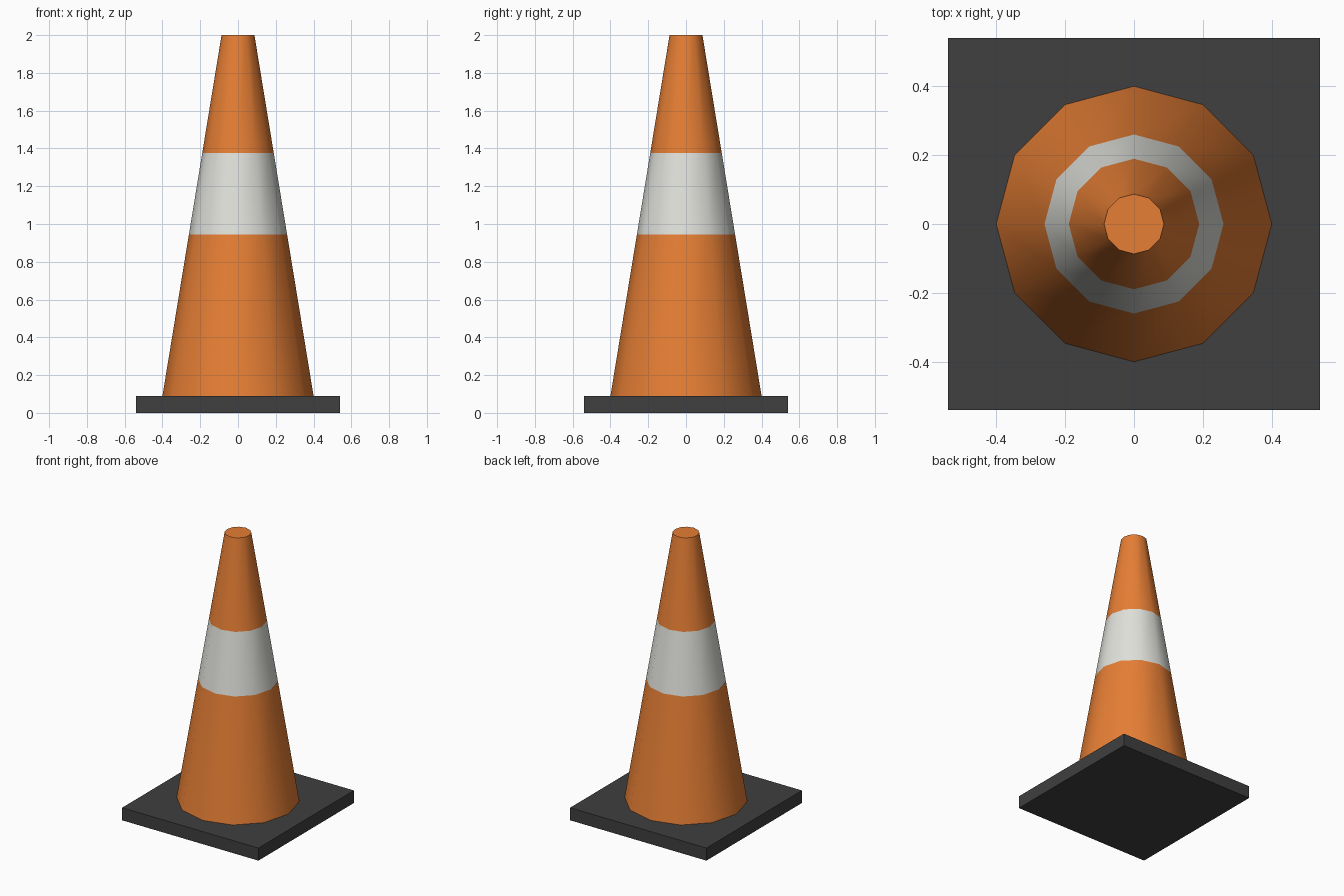
import bpy, bmesh, math

cube = bpy.data.objects.get("Cube")
if cube:
    bpy.data.objects.remove(cube, do_unlink=True)


def material(name, rgb):
    mat = bpy.data.materials.new(name)
    mat.use_nodes = True
    color = (*rgb, 1.0)
    mat.diffuse_color = color
    mat.node_tree.nodes["Principled BSDF"].inputs["Base Color"].default_value = color
    return mat


def add_object(name, bm, materials):
    bmesh.ops.recalc_face_normals(bm, faces=bm.faces)
    mesh = bpy.data.meshes.new(name)
    bm.to_mesh(mesh)
    bm.free()
    for mat in materials:
        mesh.materials.append(mat)
    obj = bpy.data.objects.new(name, mesh)
    bpy.context.collection.objects.link(obj)
    return obj


orange = material("orange", (0.79, 0.21, 0.035))
white = material("off white", (0.75, 0.75, 0.71))
black = material("dark rubber", (0.05, 0.05, 0.05))

SIDES = 12
BASE_HALF, BASE_TOP = 0.54, 0.09
BAND_LOW, BAND_HIGH = 0.945, 1.375
HEIGHT, FOOT_RADIUS, TIP_RADIUS = 2.0, 0.4, 0.087

# Square rubber base
bm = bmesh.new()
bmesh.ops.create_cube(bm, size=1)
for v in bm.verts:
    v.co.x *= 2 * BASE_HALF
    v.co.y *= 2 * BASE_HALF
    v.co.z = (v.co.z + 0.5) * BASE_TOP
add_object("base", bm, [black])

# Tapered cone, ringed at the edges of the reflective band
bm = bmesh.new()
rings = []
for z in (BASE_TOP, BAND_LOW, BAND_HIGH, HEIGHT):
    t = (z - BASE_TOP) / (HEIGHT - BASE_TOP)
    r = FOOT_RADIUS + t * (TIP_RADIUS - FOOT_RADIUS)
    angles = [math.tau * i / SIDES for i in range(SIDES)]
    rings.append([bm.verts.new((r * math.cos(a), r * math.sin(a), z)) for a in angles])
for lower, upper in zip(rings, rings[1:]):
    for i in range(SIDES):
        j = (i + 1) % SIDES
        bm.faces.new((lower[i], lower[j], upper[j], upper[i]))
bm.faces.new(rings[-1])
bm.faces.new(rings[0][::-1])

# White band chosen by height
for f in bm.faces:
    z = f.calc_center_median().z
    f.material_index = int(BAND_LOW < z < BAND_HIGH)
cone = add_object("cone", bm, [orange, white])

# Smooth sides with a crisp rim
bpy.ops.object.select_all(action="DESELECT")
cone.select_set(True)
bpy.context.view_layer.objects.active = cone
bpy.ops.object.shade_smooth_by_angle(angle=math.radians(40))
